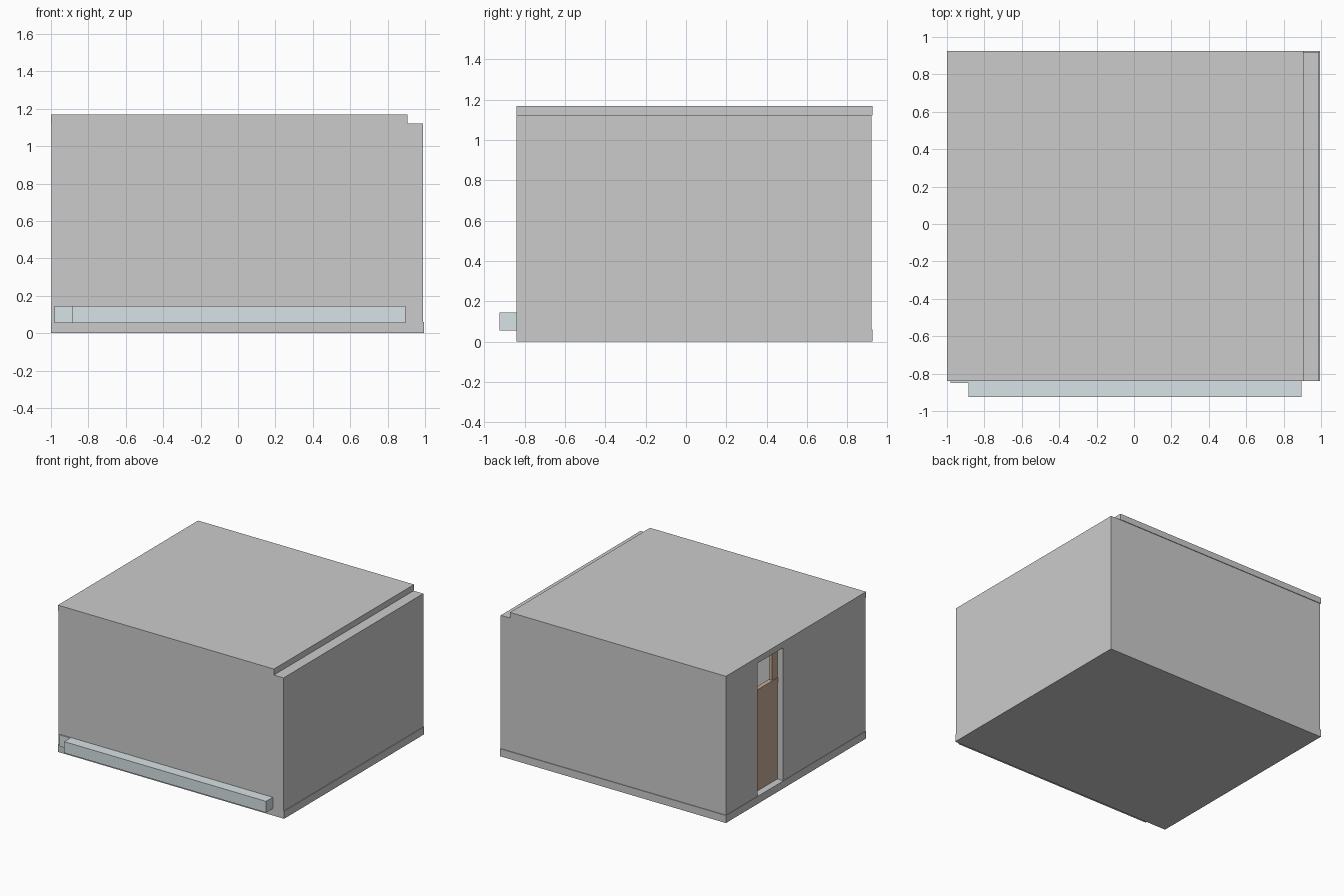
import bpy, bmesh

if "Cube" in bpy.data.objects:
    bpy.data.objects.remove(bpy.data.objects["Cube"])


def material(name, color):
    m = bpy.data.materials.new(name)
    m.diffuse_color = (*color, 1)
    m.use_nodes = True
    m.node_tree.nodes["Principled BSDF"].inputs["Base Color"].default_value = m.diffuse_color
    return m


WOOD = material("wood", (0.58, 0.41, 0.31))
TRIM = material("pale_blue_trim", (0.68, 0.76, 0.78))


def box(name, x, y, z, mat=None):
    """Axis-aligned box from (min, max) ranges."""
    bm = bmesh.new()
    bmesh.ops.create_cube(bm, size=1)
    for v in bm.verts:
        v.co = [r[0] + (c + 0.5) * (r[1] - r[0]) for c, r in zip(v.co, (x, y, z))]
    me = bpy.data.meshes.new(name)
    bm.to_mesh(me)
    bm.free()
    ob = bpy.data.objects.new(name, me)
    bpy.context.collection.objects.link(ob)
    if mat:
        me.materials.append(mat)
    return ob


FLOOR, CEIL, TOP = 0.06, 1.122, 1.17
FRONT, BACK = -0.84, 0.925
WALL = (FLOOR, CEIL)
DOOR = (0.20, 0.525)
LEFT_X = (-0.997, -0.915)

# Slabs
box("floor", (-1, 0.995), (FRONT, BACK), (0, FLOOR))
box("roof", (-1, 0.905), (FRONT, BACK), (CEIL, TOP))

# Walls: the left one leaves a full-height door gap
box("right_wall", (0.905, 0.99), (FRONT, 0.84), WALL)
box("back_wall", (-0.997, 0.99), (0.84, 0.92), WALL)
box("front_wall", (-0.915, 0.905), (FRONT, -0.76), WALL)
box("left_wall_front", LEFT_X, (FRONT, DOOR[0]), WALL)
box("left_wall_back", LEFT_X, (DOOR[1], 0.84), WALL)

# Door: recessed panel with a framed window opening
dx = (-0.945, -0.92)
sash = 0.065
box("door_panel", dx, DOOR, (FLOOR, 0.83), WOOD)
box("door_window_sill", (-0.95, -0.915), DOOR, (0.83, 0.87), WOOD)
box("door_window_head", dx, DOOR, (1.085, CEIL), WOOD)
for side, y in (("front", (DOOR[0], DOOR[0] + sash)), ("back", (DOOR[1] - sash, DOOR[1]))):
    box("door_stile_" + side, dx, y, (0.87, 1.085), WOOD)

# Skirting boards: the front one stands outside the wall
SK = (0.055 + 0.005, 0.145)
box("front_skirting", (-0.885, 0.895), (-0.925, -0.835), (0.055, 0.145), TRIM)
box("left_skirting", (-0.98, -0.885), (-0.85, DOOR[0] - 0.02), (0.055, 0.145), TRIM)
box("right_skirting", (0.875, 0.91), (-0.76, 0.84), SK, TRIM)
box("back_skirting", (-0.885, 0.875), (0.81, 0.845), SK, TRIM)
